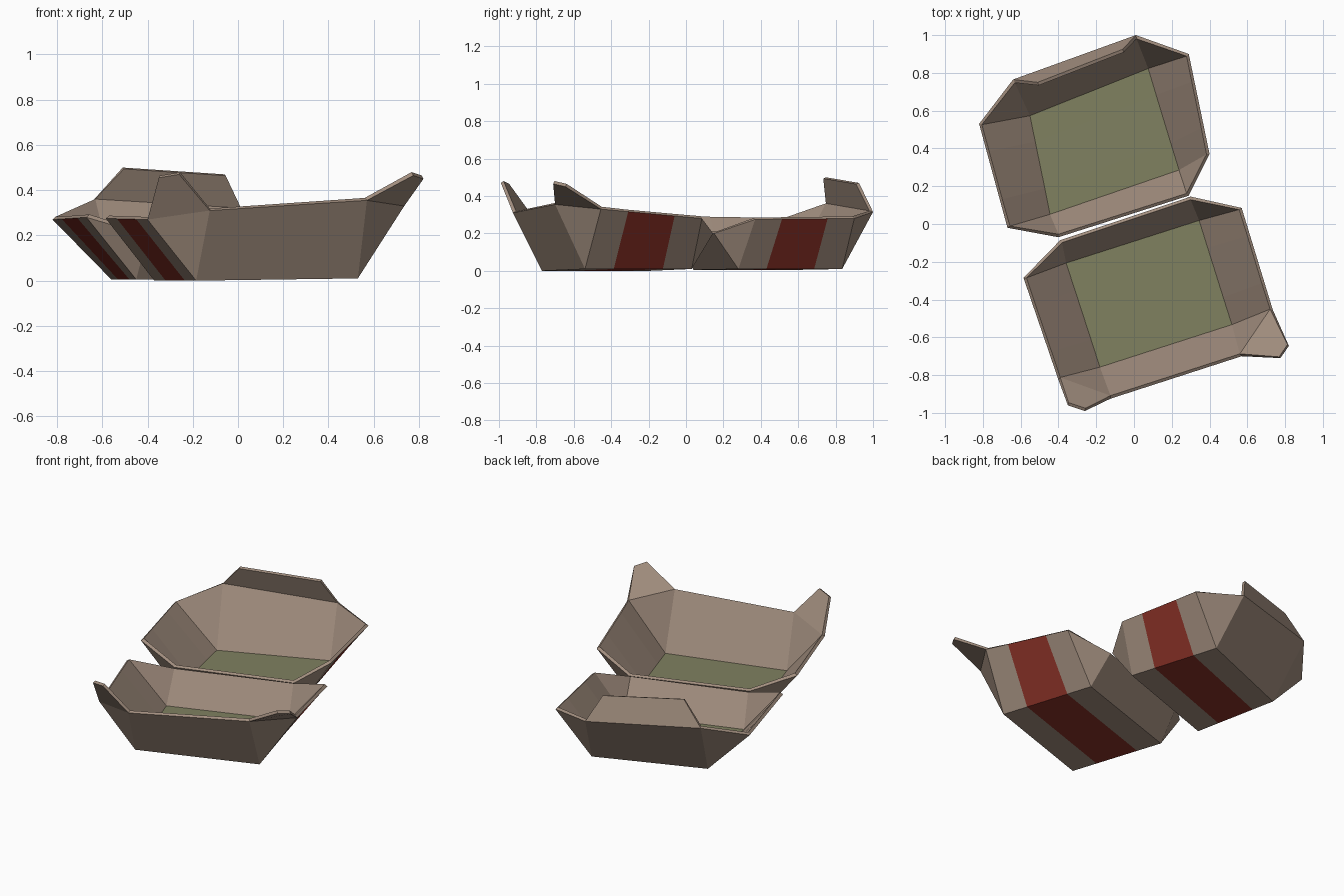
import bpy, bmesh
from mathutils import Vector as V

if "Cube" in bpy.data.objects:
    bpy.data.objects.remove(bpy.data.objects["Cube"])


def mat(name, rgb):
    m = bpy.data.materials.new(name)
    m.diffuse_color = (*rgb, 1)
    m.use_nodes = True
    m.node_tree.nodes["Principled BSDF"].inputs["Base Color"].default_value = m.diffuse_color
    return m


brown = mat("brown card", (0.36, 0.27, 0.21))
red = mat("dark red", (0.26, 0.032, 0.021))
green = mat("olive green", (0.215, 0.22, 0.118))
# outer slots 0-3 (wall, wall stripe, base, base stripe); inner skin is offset by 4
SLOTS = [brown, red, brown, red, brown, brown, green, green]
CUTS = (0, 0.27, 0.73, 1)      # stripe position across the tray


def tray(name, base, rim, flaps):
    """Corners run anticlockwise from left front; rim has two points per corner."""
    base = [V(p) for p in base]
    rim = [V(p) for p in rim]
    bm = bmesh.new()

    def face(pts, index):
        bm.faces.new([bm.verts.new(p) for p in pts]).material_index = index

    for i in range(4):
        j = (i + 1) % 4
        left, right = rim[2 * i + 1], rim[2 * j]
        if i % 2:              # side walls carry the stripe
            for k in range(3):
                a, b = CUTS[k], CUTS[k + 1]
                face([base[i].lerp(base[j], a), base[i].lerp(base[j], b),
                      left.lerp(right, b), left.lerp(right, a)], int(k == 1))
        else:
            face([base[i], base[j], right, left], 0)
        # folded corner
        face([base[i], rim[2 * i + 1], rim[2 * i]], 0)
    # base, with the stripe running across it
    for k in range(3):
        a, b = CUTS[k], CUTS[k + 1]
        face([base[0].lerp(base[3], a), base[0].lerp(base[3], b),
              base[1].lerp(base[2], b), base[1].lerp(base[2], a)],
             3 if k == 1 else 2)
    # raised flaps on the rim
    for start, top_left, top_right in flaps:
        face([rim[start], rim[start + 1], top_right, top_left], 0)
    bmesh.ops.remove_doubles(bm, verts=bm.verts, dist=0.0005)

    me = bpy.data.meshes.new(name)
    bm.to_mesh(me)
    bm.free()
    for m in SLOTS:
        me.materials.append(m)
    ob = bpy.data.objects.new(name, me)
    bpy.context.collection.objects.link(ob)
    # card thickness, grown inwards
    s = ob.modifiers.new("thickness", 'SOLIDIFY')
    s.thickness = 0.018
    s.offset = -1
    s.use_even_offset = True
    s.material_offset = 4
    s.material_offset_rim = 4


# rear half with one wide closing flap
tray("rear_tray",
     [(-.45, .04, .005), (.25, .28, .01), (.08, .835, .01), (-.56, .58, .005)],
     [(-.67, -.02, .28), (-.40, -.07, .20), (.29, .15, .20), (.40, .37, .275),
      (.29, .90, .28), (.01, 1.0, .315), (-.64, .765, .355), (-.82, .53, .27)],
     [(5, (-.06, .925, .47), (-.51, .75, .50))])

# front half with two corner ears
tray("front_tray",
     [(-.185, -.77, 0), (.53, -.54, .01), (.35, .03, .01), (-.37, -.20, 0)],
     [(-.40, -.825, .27), (-.125, -.925, .31), (.57, -.70, .355), (.735, -.455, .33),
      (.57, .085, .28), (.30, .145, .20), (-.39, -.085, .20), (-.585, -.285, .275)],
     [(0, (-.35, -.96, .455), (-.26, -.99, .47)),
      (2, (.775, -.71, .465), (.82, -.645, .45))])
